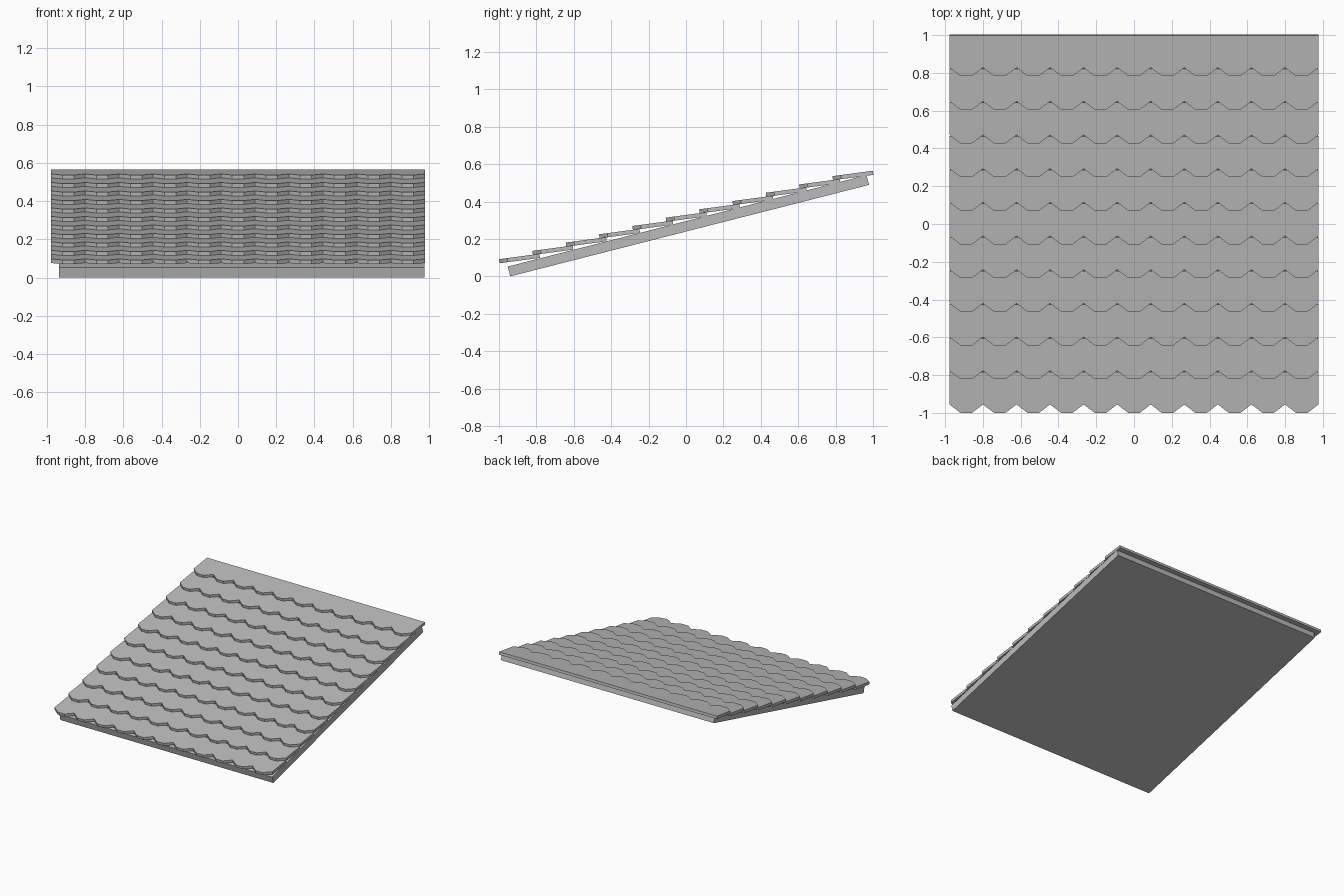
import bpy
import bmesh
import math
from mathutils import Matrix, Vector

cube = bpy.data.objects.get("Cube")
if cube:
    bpy.data.objects.remove(cube, do_unlink=True)

grey = bpy.data.materials.new("roof grey")
grey.use_nodes = True
colour = (0.5, 0.5, 0.5, 1)
grey.diffuse_color = colour
grey.node_tree.nodes["Principled BSDF"].inputs["Base Color"].default_value = colour


def slab(name, outline, thickness, tilt, origin):
    """Extrude a flat outline upwards, tilt it about x and move it into place."""
    bm = bmesh.new()
    face = bm.faces.new([bm.verts.new((x, y, 0)) for x, y in outline])
    top = bmesh.ops.extrude_face_region(bm, geom=[face])["geom"]
    verts = [v for v in top if isinstance(v, bmesh.types.BMVert)]
    bmesh.ops.translate(bm, verts=verts, vec=(0, 0, thickness))
    bmesh.ops.transform(bm, verts=bm.verts,
                        matrix=Matrix.Translation(Vector(origin)) @ Matrix.Rotation(tilt, 4, "X"))
    bmesh.ops.recalc_face_normals(bm, faces=bm.faces)
    mesh = bpy.data.meshes.new(name)
    bm.to_mesh(mesh)
    bm.free()
    mesh.materials.append(grey)
    obj = bpy.data.objects.new(name, mesh)
    bpy.context.collection.objects.link(obj)
    return obj


# Sloping roof board
deck_tilt = math.radians(14.3)
length = 1.98
slab("roof_deck", [(-0.935, 0), (0.975, 0), (0.975, length), (-0.935, length)],
     0.054, deck_tilt, (0, -0.94, 0))

# One course of shingles with a scalloped lower edge
half, count, depth = 0.977, 11, 0.045
pitch = 2 * half / count
course = [(-half, depth)]
for i in range(count):
    left = -half + i * pitch
    course += [(left + pitch * 0.33, 0), (left + pitch * 0.67, 0), (left + pitch, depth)]
course += [(half, 0.218), (-half, 0.218)]

# Overlapping courses climbing the slope
shingles = slab("shingle_courses", course, 0.022, math.radians(7.6), (0, -0.997, 0.07))
rows = shingles.modifiers.new("rows", "ARRAY")
rows.count = 11
rows.use_relative_offset = False
rows.use_constant_offset = True
rows.constant_offset_displace = (0, 0.1783, 0.0444)
